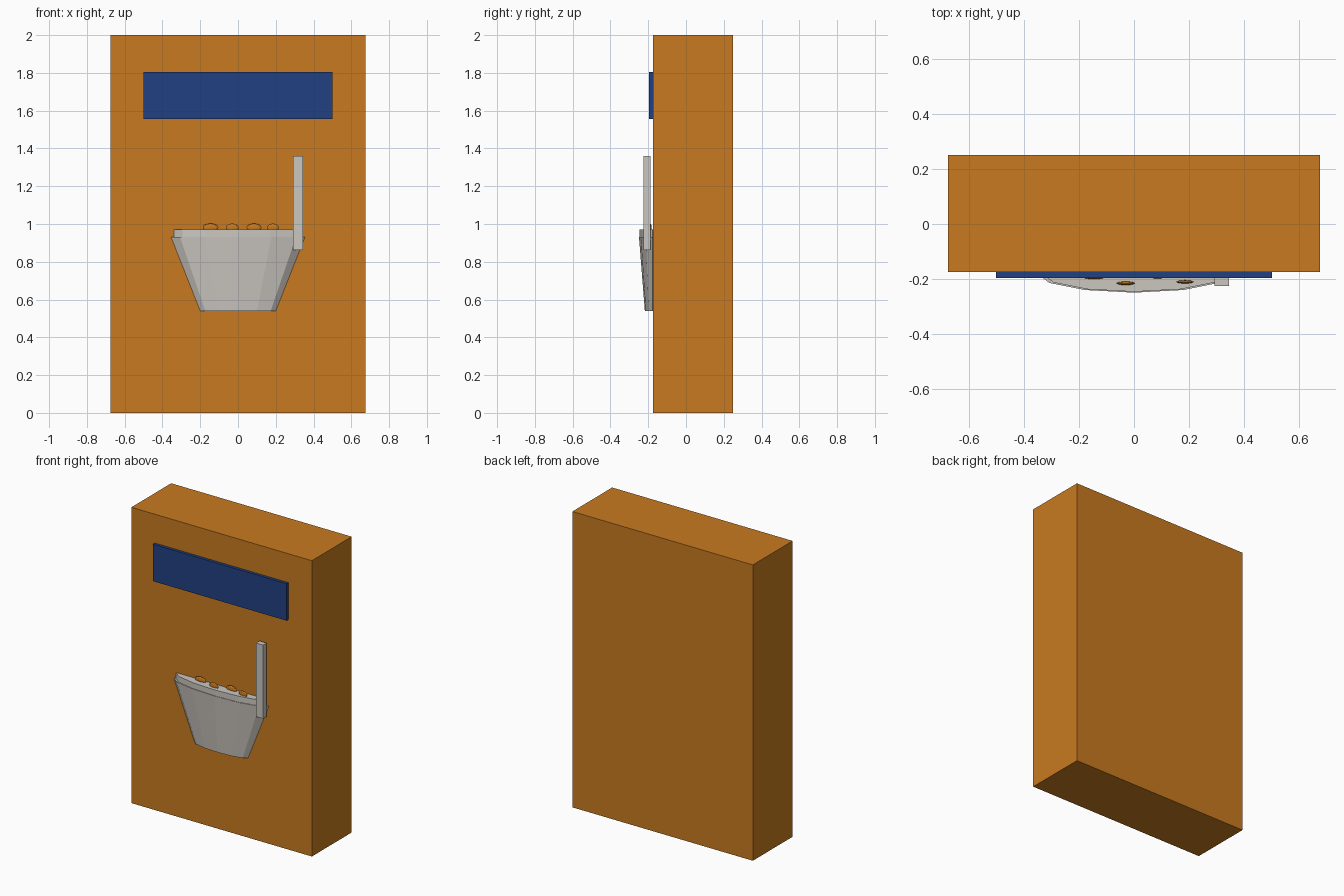
import bpy, math

if "Cube" in bpy.data.objects:
    bpy.data.objects.remove(bpy.data.objects["Cube"])


def material(name, rgb):
    m = bpy.data.materials.new(name)
    m.diffuse_color = (*rgb, 1)
    m.use_nodes = True
    m.node_tree.nodes["Principled BSDF"].inputs["Base Color"].default_value = m.diffuse_color
    return m


ORANGE = material("orange", (0.58, 0.195, 0.014))
BLUE = material("dark blue", (0.015, 0.051, 0.223))
GREY = material("pale warm grey", (0.60, 0.57, 0.53))


def finish(name, mat, scale=(1, 1, 1)):
    ob = bpy.context.object
    ob.name = name
    ob.scale = scale
    ob.data.materials.append(mat)
    bpy.ops.object.transform_apply(location=False, rotation=False, scale=True)
    return ob


def box(name, mat, lo, hi):
    bpy.ops.mesh.primitive_cube_add(
        size=1, location=[(a + b) / 2 for a, b in zip(lo, hi)])
    return finish(name, mat, [b - a for a, b in zip(lo, hi)])


def flat_cone(name, mat, r_low, r_high, z_low, z_high):
    # twelve-sided cone, squashed against the panel front
    bpy.ops.mesh.primitive_cone_add(
        vertices=12, radius1=r_low, radius2=r_high, depth=z_high - z_low,
        location=(0, -0.178, (z_low + z_high) / 2))
    return finish(name, mat, (1, 0.2, 1))


# Main block and the plate on its front
box("panel", ORANGE, (-0.675, -0.175, 0), (0.675, 0.25, 2))
box("sign_plate", BLUE, (-0.5, -0.195, 1.555), (0.5, -0.17, 1.805))

# Cup with a narrower rim
flat_cone("cup", GREY, 0.2, 0.355, 0.54, 0.932)
flat_cone("cup_rim", GREY, 0.338, 0.338, 0.925, 0.972)

# Upright straw at the right of the cup
box("straw", GREY, (0.292, -0.225, 0.862), (0.345, -0.187, 1.36))

# Flattened bubbles on top of the rim
for x, y, r in ((-0.145, -0.192, 0.042), (-0.03, -0.215, 0.034),
                (0.085, -0.19, 0.04), (0.185, -0.21, 0.031)):
    bpy.ops.mesh.primitive_uv_sphere_add(
        segments=8, ring_count=6, radius=r, location=(x, y, 0.981))
    finish("bubble", ORANGE, (1, 0.2, 0.022 / r))
